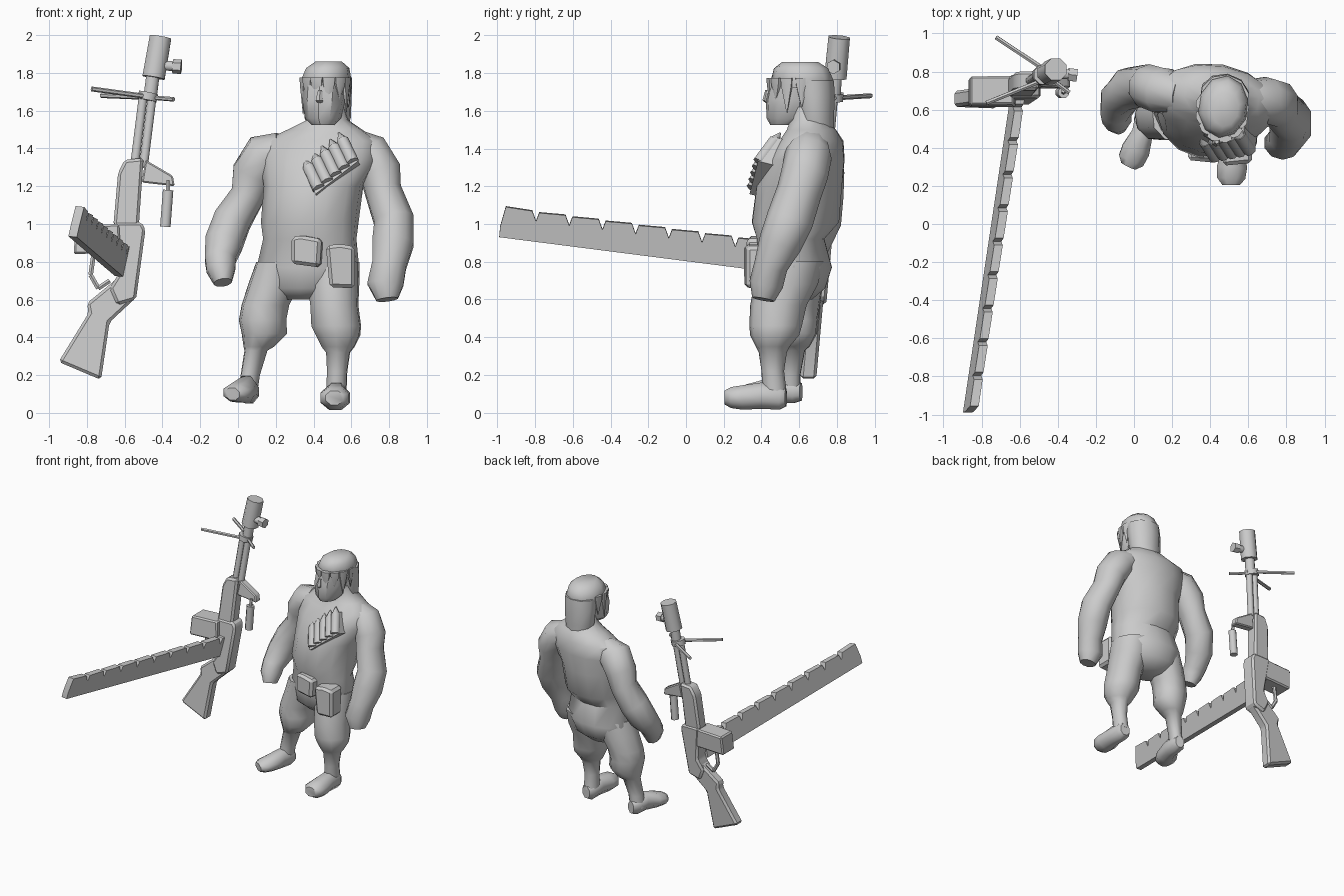
import bpy, bmesh, math
from mathutils import Vector

grey = bpy.data.materials.new("plain grey")
grey.diffuse_color = (0.6, 0.6, 0.6, 1)


def finish(name, bm, angle=40):
    bmesh.ops.recalc_face_normals(bm, faces=bm.faces[:])
    me = bpy.data.meshes.new(name)
    bm.to_mesh(me)
    bm.free()
    ob = bpy.data.objects.new(name, me)
    bpy.context.collection.objects.link(ob)
    me.materials.append(grey)
    bpy.ops.object.select_all(action='DESELECT')
    ob.select_set(True)
    bpy.context.view_layer.objects.active = ob
    bpy.ops.object.shade_smooth_by_angle(angle=math.radians(angle))
    return ob


def loft(name, rings, sides=10, turn=None, angle=50):
    """Skin rings (x, y, z, rx, ry); level rings turned by degrees, or rings across the path."""
    bm = bmesh.new()
    c = [Vector(r[:3]) for r in rings]
    loops = []
    for i, r in enumerate(rings):
        if turn is None:
            t = (c[min(i + 1, len(c) - 1)] - c[max(i - 1, 0)]).normalized()
            a = Vector((1, 0, 0))
            if abs(t.x) > 0.9:
                a = Vector((0, 1, 0))
            a = (a - t * a.dot(t)).normalized()
            b = t.cross(a)
        else:
            k = math.radians(turn)
            a = Vector((math.cos(k), math.sin(k), 0))
            b = Vector((-math.sin(k), math.cos(k), 0))
        loops.append([bm.verts.new(c[i] + a * r[3] * math.cos(w) + b * r[4] * math.sin(w))
                      for w in [math.tau * (j + 0.5) / sides for j in range(sides)]])
    for lo, hi in zip(loops, loops[1:]):
        for j in range(sides):
            k = (j + 1) % sides
            bm.faces.new((lo[j], lo[k], hi[k], hi[j]))
    bm.faces.new(loops[0])
    bm.faces.new(loops[-1])
    return finish(name, bm, angle)


def slab(name, pts, place, depth, bevel=0.0):
    """Extrude a 2D outline: place() puts a point in space, depth is the offset to the other side."""
    bm = bmesh.new()
    f = bm.faces.new([bm.verts.new(place(*p)) for p in pts])
    out = bmesh.ops.extrude_face_region(bm, geom=[f])
    bmesh.ops.translate(bm, vec=depth, verts=[v for v in out["geom"] if isinstance(v, bmesh.types.BMVert)])
    if bevel:
        bmesh.ops.bevel(bm, geom=bm.edges[:], offset=bevel, segments=1, affect='EDGES')
    return finish(name, bm, 30)


def rod(name, p, q, r, sides=8, r2=None):
    r2 = r2 or r
    return loft(name, [(*p, r, r), (*q, r2, r2)], sides)


# ---- figure: torso, legs, feet, arms ----
loft("torso", [(.35, .57, .60, .12, .10), (.36, .57, .66, .23, .17), (.37, .58, .77, .275, .195),
               (.38, .555, .92, .25, .18), (.38, .58, 1.01, .26, .235), (.40, .60, 1.2, .265, .23),
               (.43, .635, 1.34, .32, .205), (.44, .665, 1.44, .31, .165), (.46, .665, 1.50, .2, .13),
               (.475, .65, 1.55, .11, .1), (.475, .64, 1.62, .09, .09)], 14, -10)
loft("left_leg", [(.23, .59, .80, .13, .16), (.19, .585, .68, .135, .15), (.145, .575, .57, .125, .14),
                  (.13, .57, .49, .125, .135), (.14, .57, .42, .12, .13), (.11, .57, .35, .08, .09),
                  (.095, .565, .33, .06, .07), (.065, .55, .2, .05, .06), (.05, .55, .1, .05, .06)], 10, -25)
loft("right_leg", [(.50, .56, .80, .145, .17), (.505, .53, .68, .14, .17), (.51, .49, .57, .13, .15),
                   (.52, .475, .46, .135, .14), (.53, .47, .41, .12, .13), (.53, .46, .35, .09, .09),
                   (.53, .46, .32, .065, .075), (.525, .46, .22, .055, .06), (.52, .47, .1, .055, .065)], 10, -5)
loft("left_foot", [(.07, .61, .11, .035, .05), (.06, .575, .11, .055, .065), (.045, .48, .125, .06, .075),
                   (.01, .39, .11, .08, .06), (-.015, .335, .105, .075, .05), (-.03, .305, .10, .045, .035)], 8)
loft("right_foot", [(.53, .53, .08, .04, .05), (.525, .50, .08, .06, .07), (.52, .40, .09, .065, .075),
                    (.515, .30, .08, .085, .07), (.51, .24, .08, .08, .06), (.51, .205, .08, .05, .04)], 8)
loft("left_arm", [(.24, .68, 1.40, .09, .10), (.15, .70, 1.36, .13, .125), (.08, .72, 1.26, .12, .12),
                  (.05, .725, 1.15, .095, .11), (-.03, .71, 1.02, .105, .115), (-.075, .66, .90, .105, .105),
                  (-.095, .59, .81, .085, .085), (-.09, .555, .76, .08, .085), (-.08, .53, .69, .05, .065)], 10)
loft("right_arm", [(.60, .66, 1.42, .09, .10), (.69, .65, 1.37, .12, .125), (.755, .63, 1.27, .115, .125),
                   (.77, .60, 1.17, .1, .12), (.825, .55, 1.02, .11, .125), (.82, .50, .90, .115, .115),
                   (.80, .45, .78, .095, .09), (.78, .425, .68, .1, .09), (.79, .41, .60, .06, .06)], 10)

# ---- head and hair ----
loft("face", [(.45, .515, 1.525, .06, .07), (.45, .54, 1.56, .095, .115), (.455, .555, 1.66, .115, .135),
              (.46, .57, 1.76, .115, .125)], 10, -12, 35)
loft("nose", [(.435, .435, 1.71, .012, .015), (.43, .43, 1.655, .022, .025), (.435, .44, 1.64, .015, .015)], 6, 0)
loft("hair_back", [(.475, .70, 1.46, .09, .085), (.475, .69, 1.56, .125, .095), (.475, .68, 1.68, .13, .11),
                   (.475, .665, 1.76, .13, .12)], 10, -8)
loft("hair_cap", [(.468, .62, 1.72, .128, .15), (.468, .615, 1.77, .132, .165), (.475, .61, 1.825, .115, .145),
                  (.48, .605, 1.86, .07, .095)], 10, -8)
for i, (w, drop) in enumerate([(-195, .12), (-165, .16), (-140, .07), (-112, .05), (-82, .10), (-52, .08),
                              (-25, .15), (5, .12)]):
    k = math.radians(w)                                    # pointed locks hanging round the brow
    x, y = .463 + .122 * math.cos(k), .60 + .155 * math.sin(k)
    loft("hair_lock_%d" % i, [(x, y, 1.775, .038, .02), (x, y, 1.735, .034, .018), (x, y, 1.74 - drop, .002, .002)],
         6, w + 90)

# ---- chest ammunition row and belt pouches ----
low, high = Vector((.31, .37, 1.26)), Vector((.42, .335, 1.165))
along = Vector((.225, .045, .175)) / 5
up = Vector((-.055, .085, .115))
start = Vector((.405, .345, 1.17))
for i in range(5):
    base = start + along * (i + .5)
    # slanted rounds with sharp tips
    rod("chest_round_%d" % i, base, base + up * 1.0, .034, 8)
    rod("chest_round_tip_%d" % i, base + up * .95, base + up * 1.35, .034, 8, .004)
slab("chest_strap", [(0, -.1), (5, -.1), (5, 1), (0, 1)], lambda s, t: start + along * s + up * t,
     Vector((.01, .08, -.02)))
slab("small_pouch", [(.28, .93), (.33, .94), (.44, .92), (.43, .77), (.28, .79)],
     lambda x, z: (x, .32 + (.44 - x) * .1, z), Vector((.02, .12, 0)), .018)
slab("large_pouch", [(.465, .885), (.54, .895), (.62, .88), (.62, .66), (.485, .665)],
     lambda x, z: (x, .305 + (x - .46) * .1, z), Vector((0, .14, 0)), .018)


# ---- rifle ----
def lean(z):
    return .65 + .09 * (z - .2)


def plate(name, pts, thick, bevel=.015, shift=0):
    slab(name, pts, lambda x, z: (x, lean(z) - thick / 2 + shift, z), Vector((0, thick, 0)), bevel)


plate("stock", [(-.95, .27), (-.725, .175), (-.68, .48), (-.54, .61), (-.63, .72), (-.80, .58), (-.79, .53)], .085)
plate("receiver", [(-.66, 1.01), (-.51, 1.01), (-.49, .97), (-.54, .60), (-.64, .57), (-.68, .66), (-.63, .74)], .12)
plate("handguard", [(-.635, 1.27), (-.60, 1.34), (-.50, 1.35), (-.525, .99), (-.66, .99)], .10)
plate("front_wing", [(-.49, 1.34), (-.345, 1.255), (-.335, 1.20), (-.51, 1.22)], .06, .008)
plate("side_box", [(-.87, .84), (-.62, .85), (-.63, 1.0), (-.86, .99)], .15, .01, -.02)
for name, off in (("barrel", .024), ("gas_tube", -.024)):
    rod(name, (-.525 + off, lean(1.3), 1.30), (-.475 + off, lean(1.7), 1.70), .025)
rod("barrel_collar", (-.482, lean(1.66), 1.655), (-.474, lean(1.69), 1.695), .055)
rod("muzzle_neck", (-.463, lean(1.7), 1.69), (-.45, lean(1.78), 1.79), .038)
rod("muzzle_brake", (-.447, lean(1.78), 1.775), (-.41, lean(2), 1.99), .064, 8, .062)
rod("muzzle_knob_stem", (-.40, .79, 1.84), (-.34, .785, 1.835), .028)
rod("muzzle_knob", (-.345, .785, 1.835), (-.30, .78, 1.832), .038, 6)
for i, tip in enumerate([(-.725, .98, 1.68), (-.775, .635, 1.715)]):
    rod("bipod_leg_%d" % i, (-.43, .785 - .01 * i, 1.668), tip, .013, 6)
rod("collar_pin_low", (-.46, .78, 1.67), (-.34, .69, 1.66), .012, 6)
rod("hanging_tube", (-.37, .69, 1.18), (-.385, .69, .985), .03)
rod("hanging_tube_link", (-.37, .70, 1.23), (-.37, .69, 1.17), .012, 6)
guard = [(-.76, .87), (-.78, .73), (-.74, .66), (-.68, .70)]
for i, (p, q) in enumerate(zip(guard, guard[1:])):
    rod("trigger_guard_%d" % i, (p[0], .70, p[1]), (q[0], .70, q[1]), .014, 6)

# ---- long ammunition belt with notches along its top edge ----
top = lambda y: .955 - .122 * (y - 0) + .0
outline = [(.65, .725), (-.99, .935), (-.985, .99), (-.955, 1.095)]
for i in range(9):
    y = -.79 + .176 * i
    if y < .62:
        z = .973 - .127 * y
        outline += [(y - .025, z), (y - .005, z - .055), (y + .012, z - .01)]
outline.append((.65, .885))


def belt(y, z):
    mid = .81 - .128 * (y - .65)
    return (-.635 - (.65 - y) * .15 + (z - mid) * .2, y, z)


slab("ammunition_belt", outline, belt, Vector((.045, 0, -.005)))
